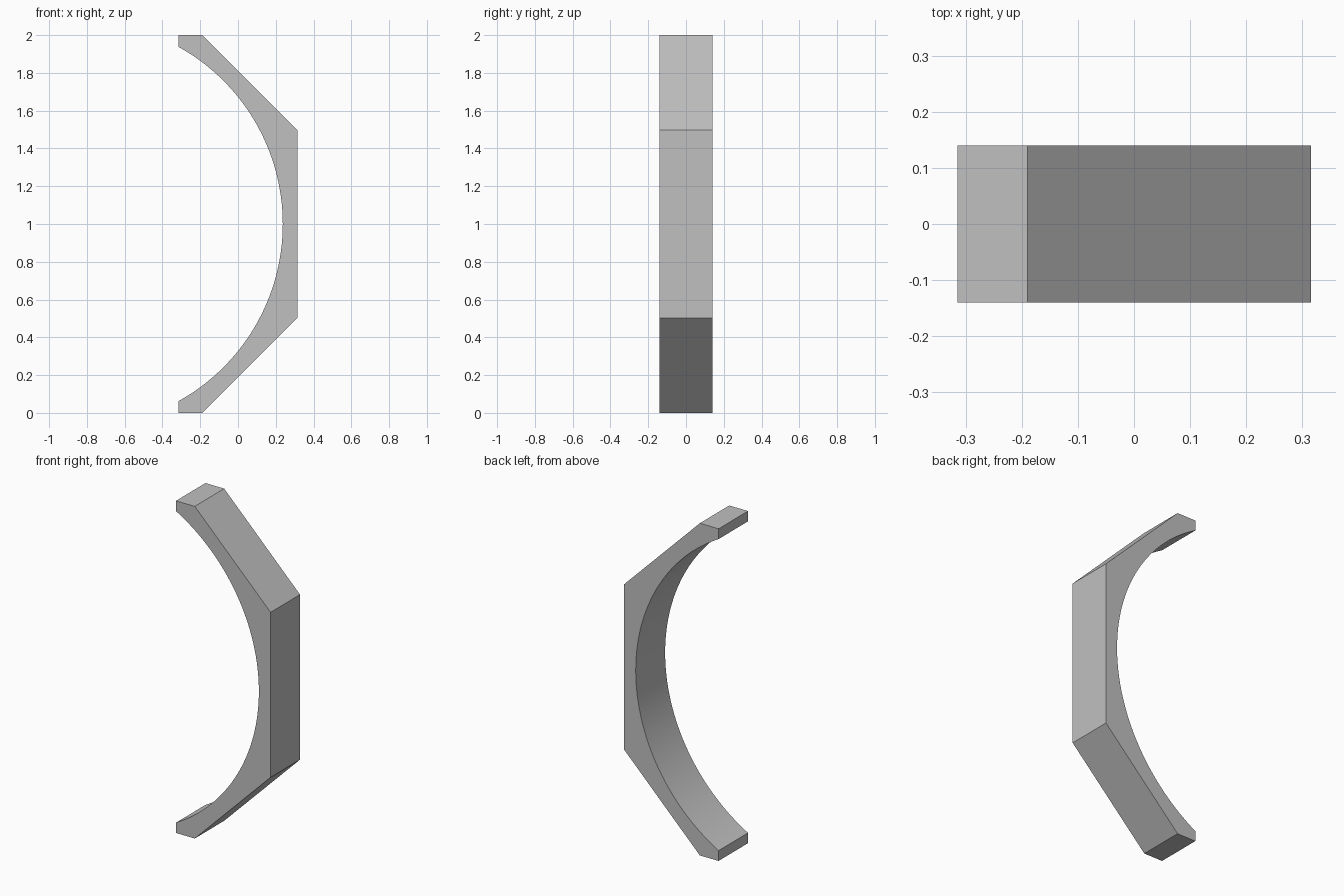
import bpy
import bmesh
from math import asin, cos, sin
from mathutils import Vector

cube = bpy.data.objects.get("Cube")
if cube:
    bpy.data.objects.remove(cube, do_unlink=True)

HALF_DEPTH = 0.14
MID_Z = 1.0
LEFT_X = -0.315
RIGHT_X = 0.315
INNER_X = 0.237      # deepest point of the inner arc
END_HALF = 0.938     # half height of the arc's open end
STEPS = 64

# Plain grey material
grey = bpy.data.materials.new("light grey")
grey.use_nodes = True
grey.diffuse_color = (0.53, 0.53, 0.53, 1)
grey.node_tree.nodes["Principled BSDF"].inputs["Base Color"].default_value = grey.diffuse_color

# Inner circular arc, from lower end to upper end
sagitta = INNER_X - LEFT_X
radius = (END_HALF ** 2 + sagitta ** 2) / (2 * sagitta)
sweep = asin(END_HALF / radius)
angles = [sweep * (2 * i / STEPS - 1) for i in range(STEPS + 1)]
arc = [(INNER_X - radius + radius * cos(a), MID_Z + radius * sin(a)) for a in angles]

# Faceted outer edge, from upper end to lower end
upper = [(LEFT_X, 2.0), (-0.19, 2.0), (RIGHT_X, 1.497)]
outer = upper + [(x, 2 * MID_Z - z) for x, z in reversed(upper)]

# Extrude the profile through the depth
bm = bmesh.new()
profile = bm.faces.new([bm.verts.new((x, -HALF_DEPTH, z)) for x, z in arc + outer])
extruded = bmesh.ops.extrude_face_region(bm, geom=[profile])["geom"]
bmesh.ops.translate(bm, vec=Vector((0, 2 * HALF_DEPTH, 0)),
                    verts=[v for v in extruded if isinstance(v, bmesh.types.BMVert)])
bmesh.ops.recalc_face_normals(bm, faces=bm.faces)
mesh = bpy.data.meshes.new("half_ring_bracket")
bm.to_mesh(mesh)
bm.free()
mesh.materials.append(grey)

bracket = bpy.data.objects.new("half_ring_bracket", mesh)
bpy.context.collection.objects.link(bracket)

# Smooth inner curve, crisp outer facets
bpy.ops.object.select_all(action="DESELECT")
bracket.select_set(True)
bpy.context.view_layer.objects.active = bracket
bpy.ops.object.shade_smooth_by_angle(angle=0.4)
